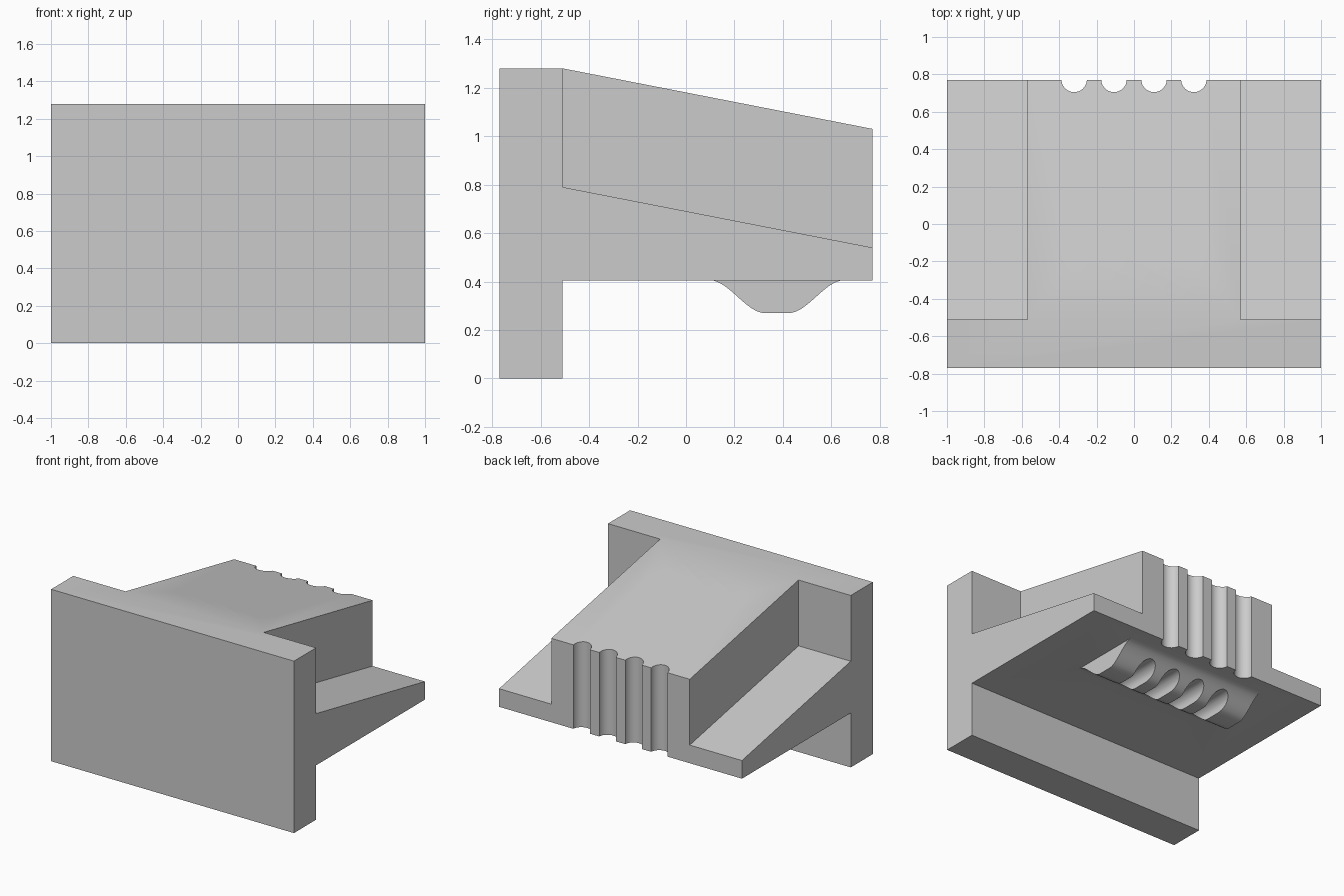
import bpy, bmesh
from mathutils import Vector

cube = bpy.data.objects.get("Cube")
if cube:
    bpy.data.objects.remove(cube, do_unlink=True)

# single flat colour
grey = bpy.data.materials.new("light_grey")
grey.use_nodes = True
grey.diffuse_color = (0.6, 0.6, 0.6, 1)
grey.node_tree.nodes["Principled BSDF"].inputs["Base Color"].default_value = (0.6, 0.6, 0.6, 1)


def finish(name, bm):
    bmesh.ops.recalc_face_normals(bm, faces=bm.faces[:])
    mesh = bpy.data.meshes.new(name)
    bm.to_mesh(mesh)
    bm.free()
    mesh.materials.append(grey)
    obj = bpy.data.objects.new(name, mesh)
    bpy.context.scene.collection.objects.link(obj)
    return obj


def extrude_profile(name, points, half_width):
    """Side profile (y, z) extruded symmetrically along x."""
    bm = bmesh.new()
    face = bm.faces.new([bm.verts.new((-half_width, y, z)) for y, z in points])
    new = bmesh.ops.extrude_face_region(bm, geom=[face])["geom"]
    bmesh.ops.translate(bm, vec=(2 * half_width, 0, 0),
                        verts=[v for v in new if isinstance(v, bmesh.types.BMVert)])
    return finish(name, bm)


def rod(name, start, end, radius):
    """Cylinder between two points."""
    start, end = Vector(start), Vector(end)
    axis = end - start
    bm = bmesh.new()
    bmesh.ops.create_cone(bm, cap_ends=True, segments=64, radius1=radius,
                          radius2=radius, depth=axis.length)
    matrix = axis.to_track_quat("Z", "Y").to_matrix().to_4x4()
    matrix.translation = (start + end) / 2
    bm.transform(matrix)
    return finish(name, bm)


def combine(target, tool, operation):
    mod = target.modifiers.new(operation.lower(), "BOOLEAN")
    mod.operation = operation
    mod.solver = "EXACT"
    mod.object = tool
    bpy.context.view_layer.objects.active = target
    bpy.ops.object.modifier_apply(modifier=mod.name)
    bpy.data.objects.remove(tool, do_unlink=True)


FRONT, STEP, BACK = -0.77, -0.51, 0.77
TOP, UNDER = 1.28, 0.405
BODY_HALF = 0.57

# front plate with the wide sloping shelf behind it
bracket = extrude_profile("bracket_body", [
    (FRONT, 0), (STEP, 0), (STEP, UNDER), (BACK, UNDER), (BACK, 0.54),
    (STEP, 0.79), (STEP, TOP), (FRONT, TOP)], 1.0)

# raised central block with sloping top
block = extrude_profile("central_block", [
    (-0.6, 0.6), (STEP, 0.5), (BACK, 0.47), (BACK, 1.03), (STEP, TOP), (-0.6, 1.2)],
    BODY_HALF)
combine(bracket, block, "UNION")

# rounded rib under the shelf
center, flat, reach, low = 0.375, 0.05, 0.275, 0.27
right_side = []
for i in range(17):
    u = i / 16
    rise = u * u * (3 - 2 * u)
    right_side.append((flat + (reach - flat) * u, low + (UNDER - low) * rise))
outline = [(center - d, z) for d, z in reversed(right_side)]
outline += [(center + d, z) for d, z in right_side]
outline += [(center + reach, 0.45), (center - reach, 0.45)]
combine(bracket, extrude_profile("lower_rib", outline, BODY_HALF), "UNION")

# four repeated lanes of bores, notches and grooves
for x in (-0.32, -0.107, 0.107, 0.32):
    def upper(y):
        return (x, y, 1.075 + 0.135 * (y - FRONT))

    def lower(y):
        return (x, y, 0.59 - 0.35 * (y - FRONT))

    cutters = [
        rod("upper_counterbore", upper(-1.0), upper(-0.04), 0.083),
        rod("upper_bore", upper(-0.2), upper(0.5), 0.067),
        rod("lower_bore", lower(-1.0), lower(0.08), 0.067),
        rod("back_notch", (x, BACK + 0.003, 0.2), (x, BACK + 0.003, 1.5), 0.068),
        rod("rib_groove", (x, 0.05, 0.3), (x, 0.7, 0.3), 0.067),
    ]
    for cutter in cutters:
        combine(bracket, cutter, "DIFFERENCE")

# smooth round walls, sharp edges kept
bpy.ops.object.select_all(action="DESELECT")
bracket.select_set(True)
bpy.context.view_layer.objects.active = bracket
bpy.ops.object.shade_smooth_by_angle(angle=0.5)
